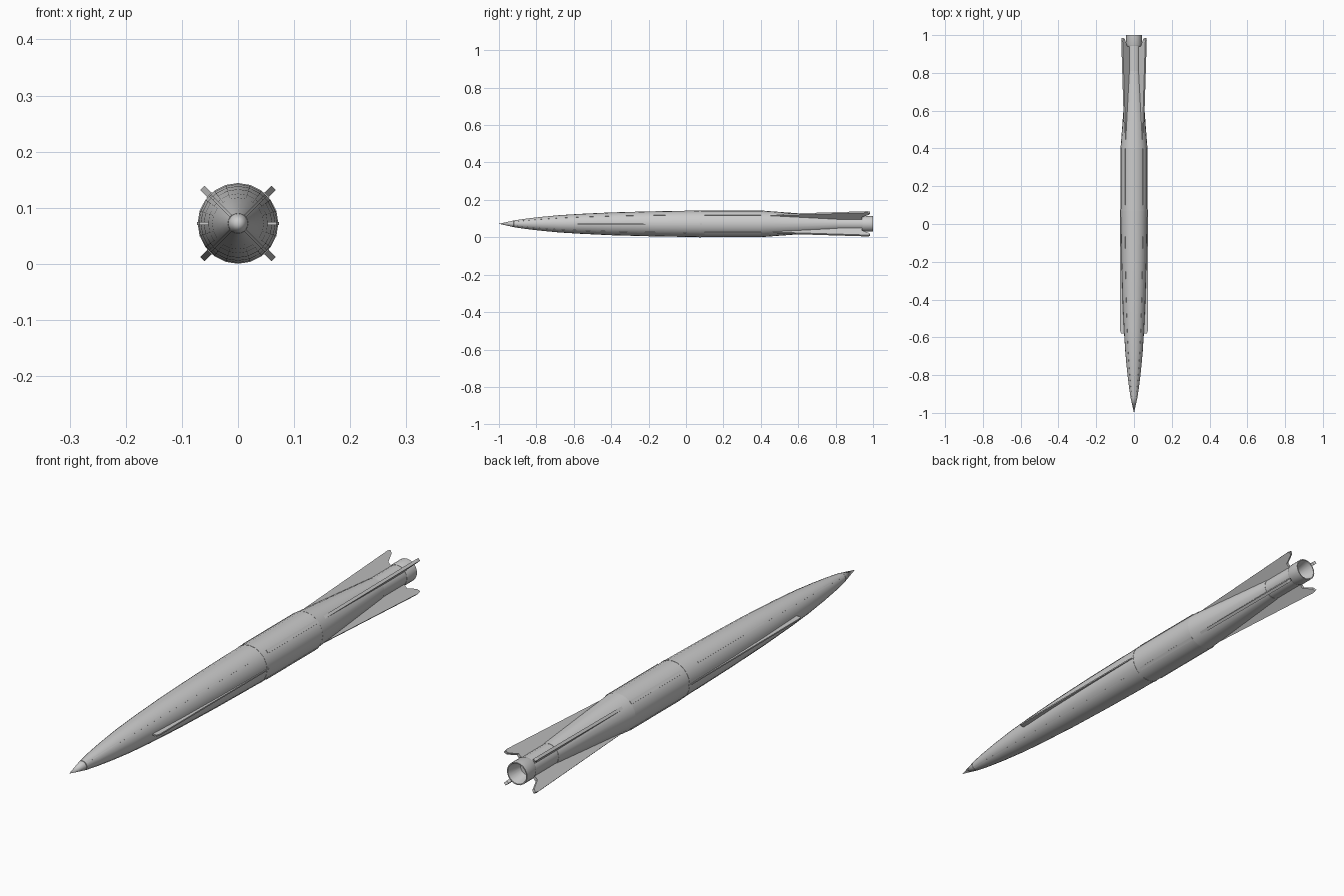
import bpy, bmesh
from math import pi, sin, cos
from mathutils import Matrix, Vector

if "Cube" in bpy.data.objects:
    bpy.data.objects.remove(bpy.data.objects["Cube"])

CZ = 0.072      # height of the long axis
SIDES = 20


def make_object(name, bm, smooth=True):
    bmesh.ops.recalc_face_normals(bm, faces=bm.faces)
    mesh = bpy.data.meshes.new(name)
    bm.to_mesh(mesh)
    bm.free()
    ob = bpy.data.objects.new(name, mesh)
    bpy.context.collection.objects.link(ob)
    if smooth:
        bpy.context.view_layer.objects.active = ob
        ob.select_set(True)
        bpy.ops.object.shade_smooth_by_angle(angle=0.5)
        ob.select_set(False)
    return ob


def lathe(name, profile):
    """Turn (y, radius) points around the long axis."""
    bm = bmesh.new()
    rings = []
    for y, r in profile:
        if r == 0:
            rings.append([bm.verts.new((0, y, CZ))] * SIDES)
        else:
            rings.append([bm.verts.new((r * cos(2 * pi * i / SIDES), y,
                                        CZ + r * sin(2 * pi * i / SIDES)))
                          for i in range(SIDES)])
    for a, b in zip(rings, rings[1:]):
        for i in range(SIDES):
            j = (i + 1) % SIDES
            quad = list(dict.fromkeys((a[i], a[j], b[j], b[i])))
            bm.faces.new(quad)
    return make_object(name, bm)


def plate(name, outline, thickness, angle):
    """Flat plate from a (y, radius) outline, standing out at an angle."""
    bm = bmesh.new()
    face = bm.faces.new([bm.verts.new((r, y, -thickness / 2)) for y, r in outline])
    new = bmesh.ops.extrude_face_region(bm, geom=[face])["geom"]
    bmesh.ops.translate(bm, verts=[v for v in new if isinstance(v, bmesh.types.BMVert)],
                        vec=Vector((0, 0, thickness)))
    bmesh.ops.transform(bm, verts=bm.verts, matrix=Matrix.Translation((0, 0, CZ))
                        @ Matrix.Rotation(-angle, 4, 'Y'))
    return make_object(name, bm, smooth=False)


# Nose tip and main body
body = [(-0.92, 0.018), (-0.86, 0.027), (-0.78, 0.0365), (-0.68, 0.046), (-0.57, 0.053),
        (-0.40, 0.061), (-0.20, 0.0665), (0.0, 0.07), (0.07, 0.071)]
lathe("nose_tip", [(-1, 0), (-0.922, 0.0175), (-0.92, 0.0165), (-0.92, 0)])
lathe("front_body", [(-0.92, 0)] + body + [(0.07, 0)])
lathe("joint_ring", [(0.07, 0), (0.07, 0.072), (0.08, 0.072), (0.08, 0)])
lathe("motor_body", [(0.08, 0), (0.08, 0.071), (0.40, 0.071), (0.40, 0)])

# Tapered tail and narrow tail tube
lathe("tail_cone", [(0.40, 0), (0.40, 0.0715), (0.43, 0.069), (0.80, 0.041),
                    (0.81, 0.040), (0.81, 0)])
lathe("tail_tube", [(0.81, 0), (0.81, 0.039), (0.945, 0.039), (0.945, 0)])

# Open nozzle with a conical inside
lathe("nozzle", [(0.943, 0), (0.943, 0.040), (0.948, 0.042), (1.0, 0.042),
                 (1.0, 0.038), (0.94, 0.023), (0.90, 0.014), (0.90, 0)])

# Four diagonal sets: tail fin, motor conduit and nearly flush front strip
for k in range(4):
    a = pi / 4 + k * pi / 2
    plate(f"tail_fin_{k + 1}", [(0.43, 0.062), (0.43, 0.0665), (0.97, 0.090), (0.985, 0.087),
                                (0.98, 0.075), (0.94, 0.055), (0.94, 0.034), (0.80, 0.036)],
          0.011, a)
    plate(f"motor_conduit_{k + 1}", [(0.10, 0.06), (0.10, 0.0725), (0.40, 0.0725), (0.40, 0.06)],
          0.013, a)
    strip = [(y, r + 0.0003) for y, r in body[:-1]]
    inner = [(y, r - 0.006) for y, r in reversed(body[:-1])]
    plate(f"body_strip_{k + 1}", strip + inner, 0.005, a)

# Thin strakes along the left and right sides
for side, a in (("right", 0), ("left", pi)):
    plate(f"{side}_strake", [(-0.58, 0.04), (-0.58, 0.069), (-0.565, 0.073), (0.075, 0.0735),
                             (0.085, 0.071), (0.085, 0.04)], 0.005, a)
